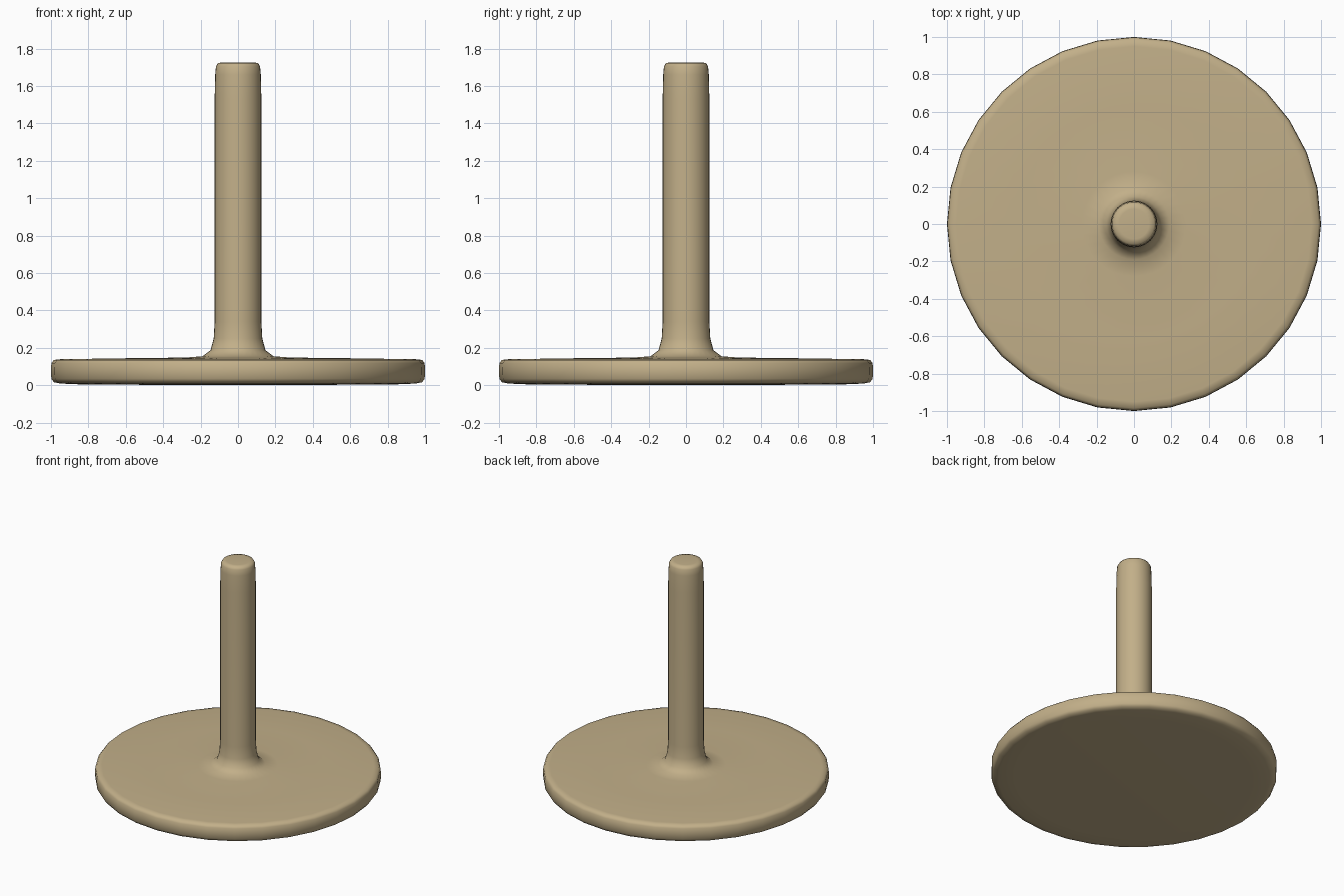
import bpy, bmesh, math

if "Cube" in bpy.data.objects:
    bpy.data.objects.remove(bpy.data.objects["Cube"])

SIDES = 32

# Half profile (radius, height): underside, disc rim, fillet, stem, rounded tip
profile = [
    (0, 0), (0.83, 0.004), (0.95, 0.009), (0.985, 0.016), (0.998, 0.035),
    (1.0, 0.075), (0.998, 0.118), (0.985, 0.135), (0.95, 0.139), (0.62, 0.144),
    (0.28, 0.148), (0.19, 0.155), (0.147, 0.187), (0.13, 0.25), (0.125, 0.34),
    (0.125, 1.53), (0.122, 1.66), (0.118, 1.705), (0.107, 1.723), (0.08, 1.726),
    (0, 1.726),
]


def lathe(name, points, sides):
    """Revolve a half profile about z into a closed smooth solid."""
    bm = bmesh.new()
    rings = []
    for r, z in points:
        count = sides if r else 1
        rings.append([bm.verts.new((r * math.cos(math.tau * i / sides),
                                    r * math.sin(math.tau * i / sides), z))
                      for i in range(count)])
    for low, high in zip(rings, rings[1:]):
        for i in range(sides):
            j = (i + 1) % sides
            if len(low) == 1:
                bm.faces.new((low[0], high[j], high[i]))
            elif len(high) == 1:
                bm.faces.new((low[i], low[j], high[0]))
            else:
                bm.faces.new((low[i], low[j], high[j], high[i]))
    for face in bm.faces:
        face.smooth = True
    mesh = bpy.data.meshes.new(name)
    bm.to_mesh(mesh)
    bm.free()
    obj = bpy.data.objects.new(name, mesh)
    bpy.context.collection.objects.link(obj)
    return obj


# Round base and upright stem in one continuous turned piece
stand = lathe("disc_base_with_stem", profile, SIDES)
tan = bpy.data.materials.new("tan")
tan.diffuse_color = (0.54, 0.43, 0.25, 1)
tan.use_nodes = True
tan.node_tree.nodes["Principled BSDF"].inputs["Base Color"].default_value = tan.diffuse_color
stand.data.materials.append(tan)
